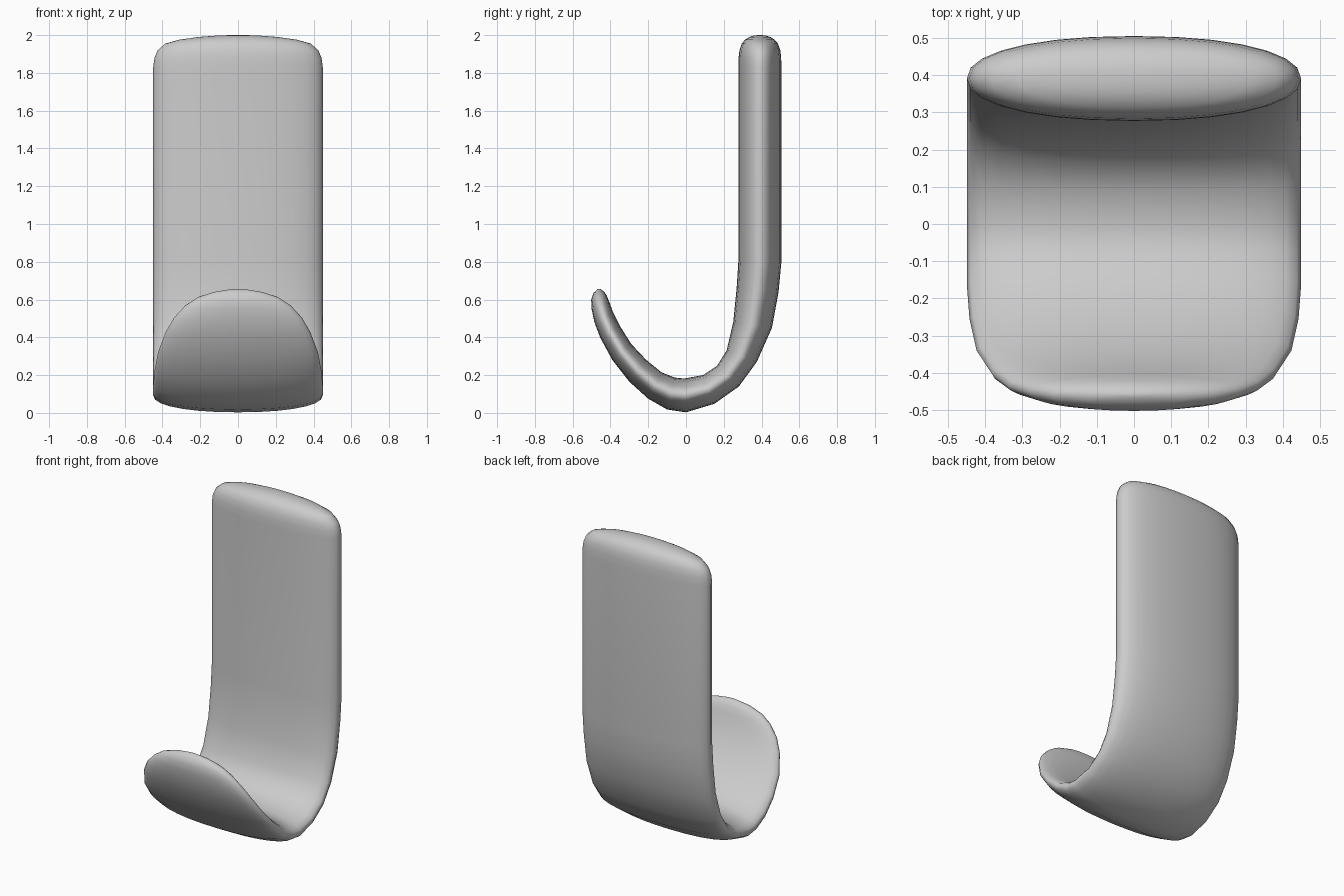
import bpy, bmesh, math

if "Cube" in bpy.data.objects:
    bpy.data.objects.remove(bpy.data.objects["Cube"])

# Rounded top cap: height, half thickness, half width
cap = [(2.0, .012, .04), (1.997, .035, .12), (1.99, .056, .21), (1.976, .078, .31),
       (1.955, .096, .385), (1.92, .108, .425), (1.88, .113, .442), (1.83, .114, .449)]

# Curved hook: outer y, outer z, inner y, inner z, half width
curve = [(.505, .8, .277, .8, .449), (.49, .64, .268, .66, .449),
         (.455, .45, .25, .48, .449), (.375, .27, .215, .33, .449),
         (.28, .14, .165, .25, .449), (.15, .048, .09, .2, .449),
         (0, .003, -.01, .182, .449), (-.1, .018, -.06, .187, .449),
         (-.2, .075, -.13, .215, .449), (-.3, .165, -.21, .28, .442),
         (-.39, .28, -.29, .365, .423), (-.455, .40, -.35, .46, .382),
         (-.485, .48, -.385, .53, .338), (-.5, .55, -.405, .585, .28),
         (-.502, .60, -.42, .622, .215), (-.49, .635, -.435, .643, .13),
         (-.467, .655, -.453, .656, .035)]

stations = [(.391 + t, z, .391 - t, z, w) for z, t, w in cap] + curve
SIDES = 28


def signed_power(v, e):
    return math.copysign(abs(v) ** e, v)


def add_ring(bm, station):
    """Lens-shaped cross-section between an outer and an inner point."""
    oy, oz, iy, iz, w = station
    ring = []
    for i in range(SIDES):
        a = 2 * math.pi * i / SIDES
        u = signed_power(math.cos(a), 2 / 2.2)
        v = signed_power(math.sin(a), 2 / 2.2)
        ring.append(bm.verts.new((w * u,
                                  (oy + iy) / 2 + v * (oy - iy) / 2,
                                  (oz + iz) / 2 + v * (oz - iz) / 2)))
    return ring


# Sweep the section from the wall plate round to the hook tip
bm = bmesh.new()
rings = [add_ring(bm, s) for s in stations]
for a, b in zip(rings, rings[1:]):
    for i in range(SIDES):
        j = (i + 1) % SIDES
        bm.faces.new((a[i], a[j], b[j], b[i]))
bm.faces.new(rings[0])
bm.faces.new(rings[-1])
bmesh.ops.recalc_face_normals(bm, faces=bm.faces)
for f in bm.faces:
    f.smooth = True

mesh = bpy.data.meshes.new("wall_hook")
bm.to_mesh(mesh)
bm.free()
hook = bpy.data.objects.new("wall_hook", mesh)
bpy.context.collection.objects.link(hook)
